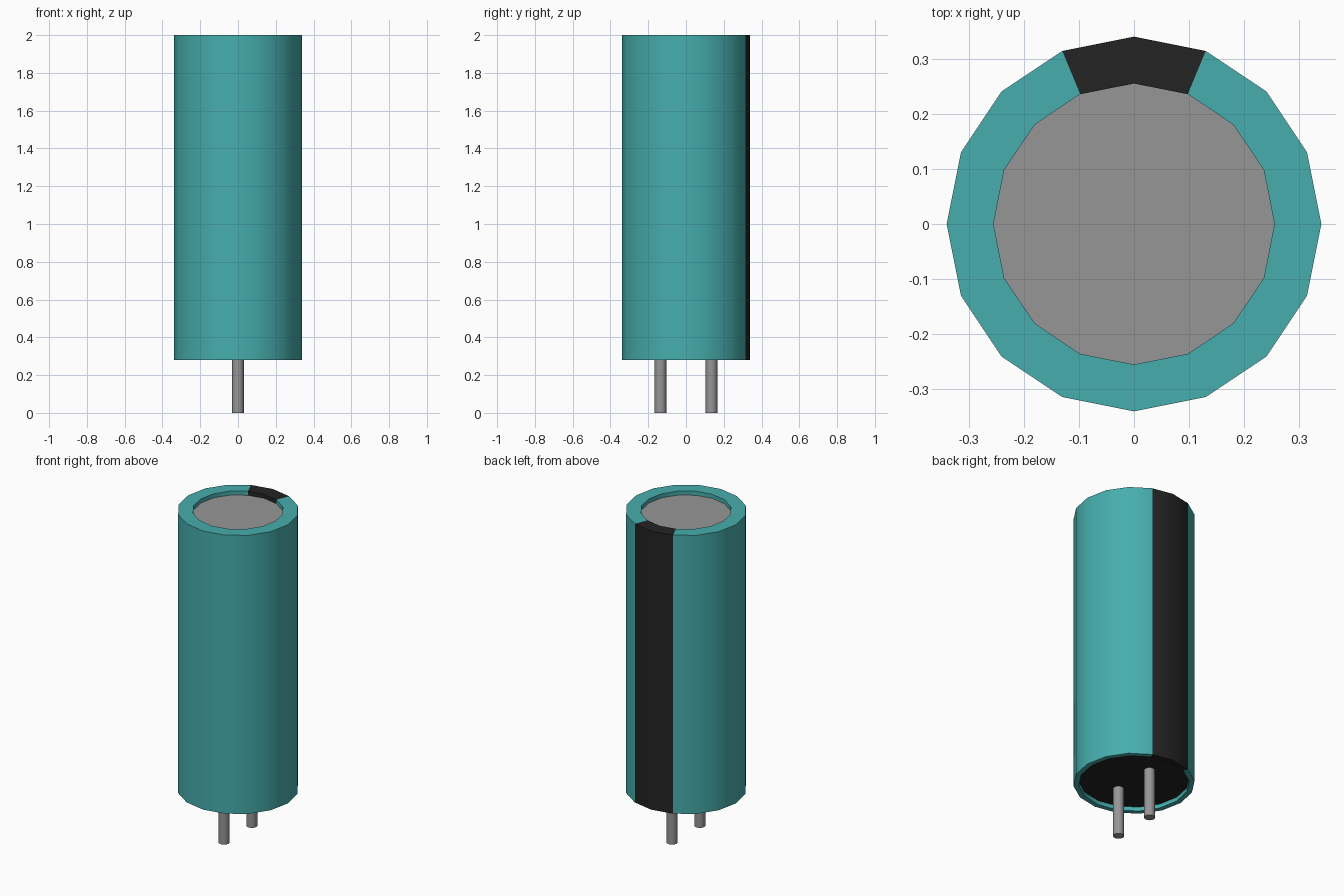
import bpy, bmesh, math

cube = bpy.data.objects.get("Cube")
if cube:
    bpy.data.objects.remove(cube, do_unlink=True)


def make_material(name, rgb):
    mat = bpy.data.materials.new(name)
    mat.use_nodes = True
    color = (*rgb, 1.0)
    mat.diffuse_color = color
    mat.node_tree.nodes["Principled BSDF"].inputs["Base Color"].default_value = color
    return mat


teal = make_material("teal sleeve", (0.063, 0.423, 0.423))
black = make_material("black", (0.017, 0.017, 0.017))
grey = make_material("grey metal", (0.305, 0.305, 0.305))


def lathe(name, profile, sides, mats, center=(0, 0), cap_start=False, cap_end=False, rule=None):
    """Spin a (radius, z) profile around a vertical axis."""
    bm = bmesh.new()
    rings = []
    for r, z in profile:
        rings.append([bm.verts.new((r * math.cos(math.tau * i / sides),
                                    r * math.sin(math.tau * i / sides), z))
                      for i in range(sides)])
    for a, b in zip(rings, rings[1:]):
        for i in range(sides):
            j = (i + 1) % sides
            bm.faces.new((a[i], a[j], b[j], b[i]))
    if cap_start:
        bm.faces.new(rings[0][::-1])
    if cap_end:
        bm.faces.new(rings[-1])
    if rule:
        for f in bm.faces:
            f.material_index = rule(f.calc_center_median())
    mesh = bpy.data.meshes.new(name)
    bm.to_mesh(mesh)
    bm.free()
    for m in mats:
        mesh.materials.append(m)
    obj = bpy.data.objects.new(name, mesh)
    obj.location = (center[0], center[1], 0)
    bpy.context.collection.objects.link(obj)
    bpy.ops.object.select_all(action='DESELECT')
    obj.select_set(True)
    bpy.context.view_layer.objects.active = obj
    bpy.ops.object.shade_smooth_by_angle(angle=math.radians(30))
    return obj


SIDES = 16
R, R_TOP, R_BASE = 0.34, 0.255, 0.31
Z0, Z1 = 0.28, 2.0
RECESS = 0.025


def stripe(c):
    # the two back segments form the polarity stripe
    return int(abs(math.atan2(c.x, c.y)) < math.tau / SIDES)


# Wrapped sleeve with folded rims at both ends
lathe("sleeve", [(R_BASE, Z0 + RECESS), (R_BASE, Z0), (R, Z0), (R, Z1),
                 (R_TOP, Z1), (R_TOP, Z1 - RECESS)],
      SIDES, [teal, black], rule=stripe)

# Recessed metal top and black base seal
lathe("top_plate", [(R_TOP, Z1 - RECESS - 0.01), (R_TOP, Z1 - RECESS)],
      SIDES, [grey], cap_start=True, cap_end=True)
lathe("base_seal", [(R_BASE, Z0 + RECESS), (R_BASE, Z0 + RECESS + 0.01)],
      SIDES, [black], cap_start=True, cap_end=True)

# Two wire leads
for name, y in (("front_lead", -0.135), ("back_lead", 0.135)):
    lathe(name, [(0.031, 0.0), (0.031, Z0 + RECESS)], 16, [grey],
          center=(0, y), cap_start=True, cap_end=True)
